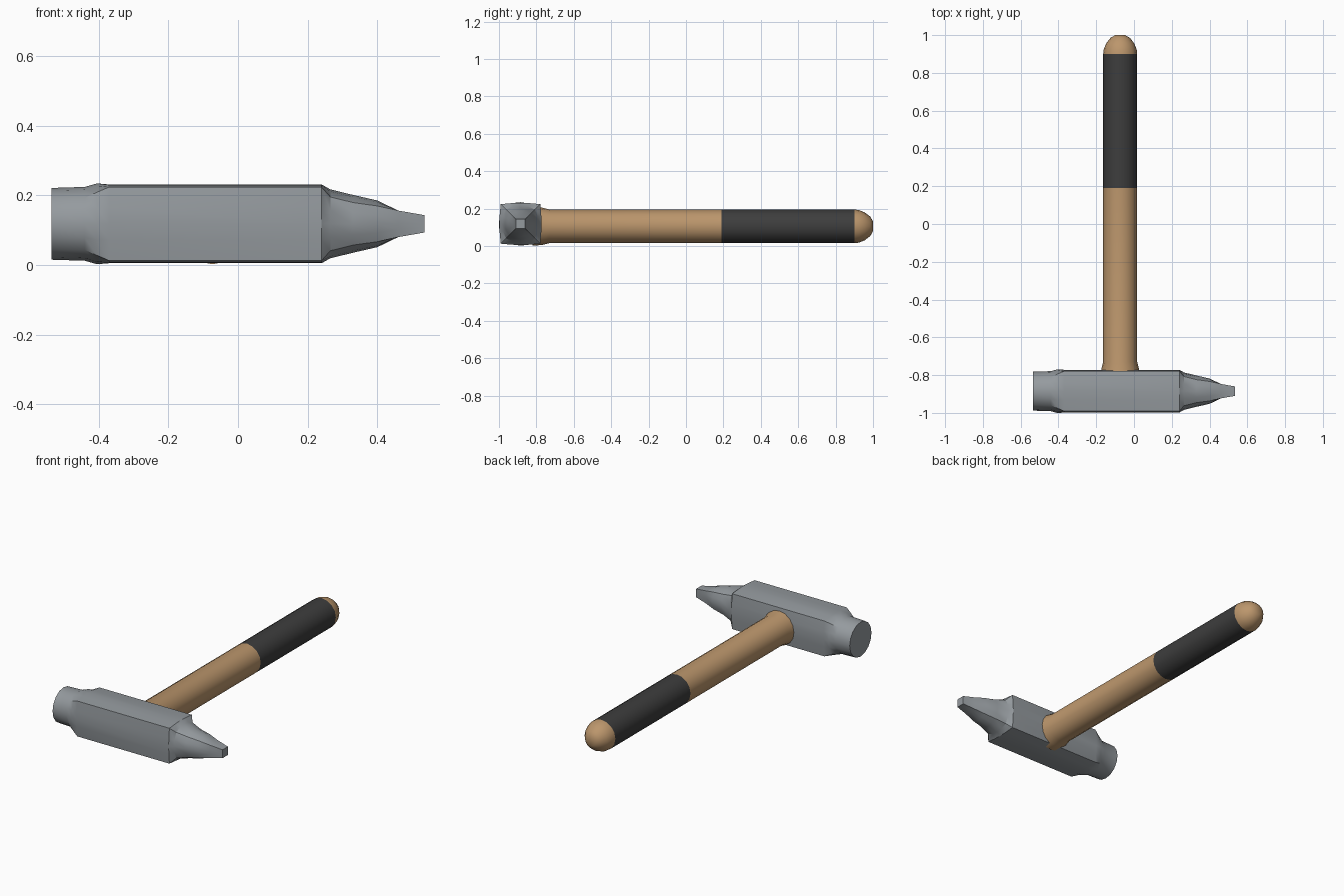
import bpy, bmesh, math
from mathutils import Vector

if "Cube" in bpy.data.objects:
    bpy.data.objects.remove(bpy.data.objects["Cube"])

SIDES = 16


def material(name, rgb):
    m = bpy.data.materials.new(name)
    m.diffuse_color = (*rgb, 1)
    m.use_nodes = True
    m.node_tree.nodes["Principled BSDF"].inputs["Base Color"].default_value = m.diffuse_color
    return m


steel = material("steel grey", (0.30, 0.325, 0.345))
wood = material("wood brown", (0.50, 0.305, 0.15))
rubber = material("grip black", (0.047, 0.047, 0.047))


def loft(name, axis, centre, sections, mat, angle):
    """Skin rings (position, half size, squareness) along the x or y axis."""
    bm = bmesh.new()
    rings = []
    for pos, half, square in sections:
        ring = []
        for i in range(SIDES):
            a = 2 * math.pi * i / SIDES
            c, s = math.cos(a), math.sin(a)
            k = half * (1 - square + square / max(abs(c), abs(s)))
            p = (pos, c * k, s * k) if axis == 'x' else (c * k, pos, s * k)
            ring.append(bm.verts.new(Vector(p) + Vector(centre)))
        rings.append(ring)
    for r0, r1 in zip(rings, rings[1:]):
        for i in range(SIDES):
            j = (i + 1) % SIDES
            bm.faces.new((r0[i], r0[j], r1[j], r1[i]))
    bm.faces.new(rings[0])
    bm.faces.new(rings[-1])
    bmesh.ops.recalc_face_normals(bm, faces=bm.faces[:])
    mesh = bpy.data.meshes.new(name)
    bm.to_mesh(mesh)
    bm.free()
    ob = bpy.data.objects.new(name, mesh)
    bpy.context.collection.objects.link(ob)
    mesh.materials.append(mat)
    bpy.ops.object.select_all(action='DESELECT')
    ob.select_set(True)
    bpy.context.view_layer.objects.active = ob
    bpy.ops.object.shade_smooth_by_angle(angle=math.radians(angle))
    return ob


# Head: round striking face, square body, tapering square-tipped peen
loft("hammer_head", 'x', (0, -0.885, 0.118), [
    (-0.535, 0.103, 0), (-0.44, 0.106, 0), (-0.405, 0.116, 0.25),
    (-0.37, 0.113, 0.78), (0.24, 0.113, 0.78), (0.265, 0.099, 0.25),
    (0.33, 0.083, 0.1), (0.40, 0.067, 0.2), (0.46, 0.038, 1),
    (0.535, 0.025, 1)], steel, 28)

# Handle shaft, flared where it enters the head
axis_centre = (-0.073, 0, 0.105)
loft("handle_shaft", 'y', axis_centre, [
    (-0.82, 0.103, 0), (-0.77, 0.1, 0), (-0.73, 0.09, 0), (0.19, 0.09, 0)],
    wood, 30)

# Dark grip sleeve
loft("handle_grip", 'y', axis_centre, [(0.19, 0.09, 0), (0.90, 0.09, 0)],
     rubber, 30)

# Rounded wooden end
loft("handle_end", 'y', axis_centre, [
    (0.90, 0.09, 0), (0.925, 0.087, 0), (0.955, 0.075, 0),
    (0.985, 0.052, 0), (1.0, 0.026, 0)], wood, 35)
